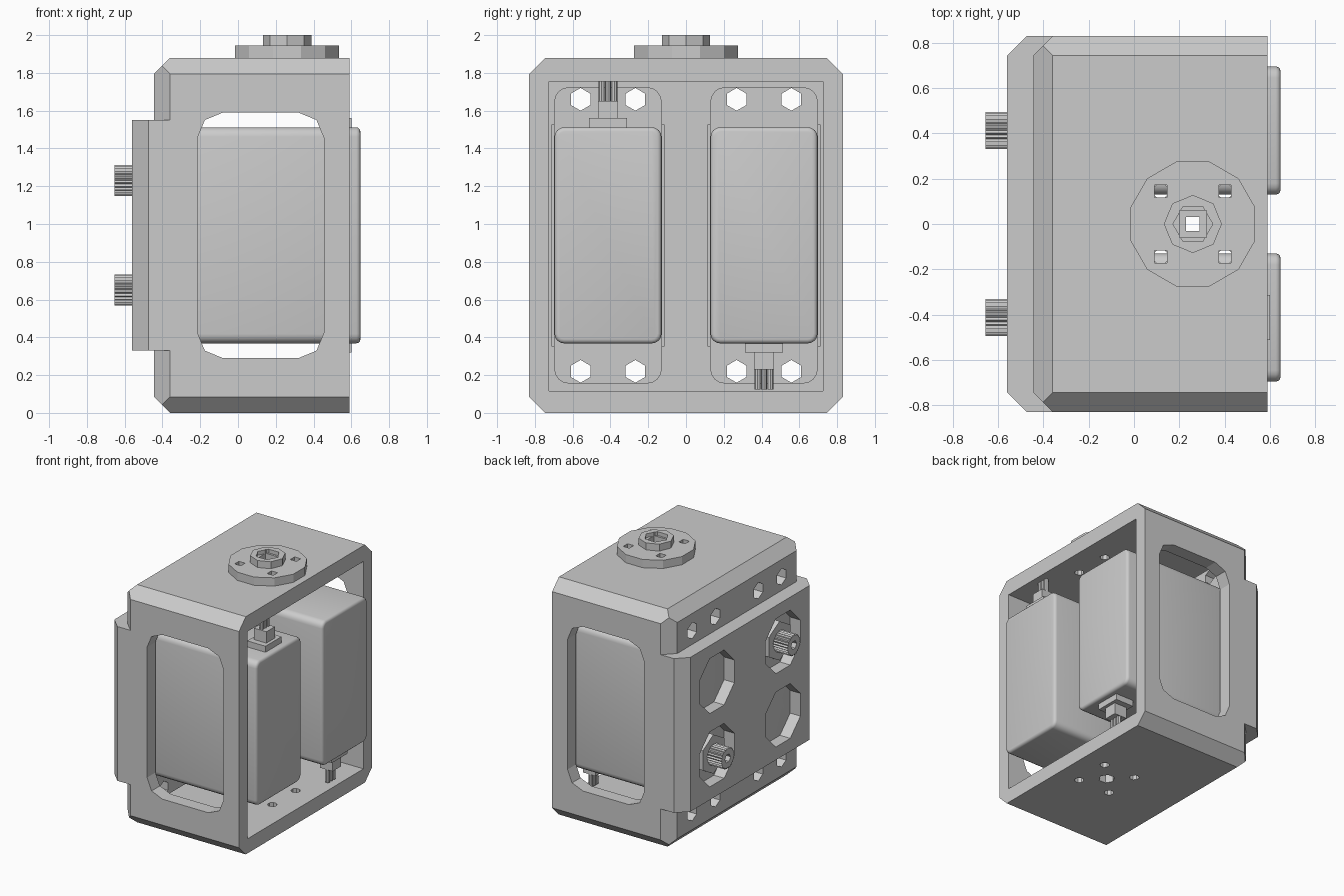
import bpy, bmesh, math
from mathutils import Vector

if "Cube" in bpy.data.objects:
    bpy.data.objects.remove(bpy.data.objects["Cube"], do_unlink=True)

GREY = (0.6, 0.6, 0.6, 1)
grey = bpy.data.materials.new("plain grey")
grey.use_nodes = True
grey.diffuse_color = GREY
grey.node_tree.nodes["Principled BSDF"].inputs["Base Color"].default_value = GREY


def to_object(name, bm):
    bmesh.ops.recalc_face_normals(bm, faces=bm.faces)
    mesh = bpy.data.meshes.new(name)
    bm.to_mesh(mesh)
    bm.free()
    mesh.materials.append(grey)
    obj = bpy.data.objects.new(name, mesh)
    bpy.context.collection.objects.link(obj)
    return obj


def prism(name, outline, axis, lo, hi):
    """Extrude a 2D outline along an axis from lo to hi."""
    place = {"x": lambda a, b, t: (t, a, b),
             "y": lambda a, b, t: (a, t, b),
             "z": lambda a, b, t: (a, b, t)}[axis]
    bm = bmesh.new()
    face = bm.faces.new([bm.verts.new(place(a, b, lo)) for a, b in outline])
    grown = bmesh.ops.extrude_face_region(bm, geom=[face])["geom"]
    bmesh.ops.translate(bm, vec=place(0, 0, hi - lo),
                        verts=[v for v in grown if isinstance(v, bmesh.types.BMVert)])
    return to_object(name, bm)


def ngon(a, b, r, n, turn=0.0):
    return [(a + r * math.cos(math.tau * (i + turn) / n),
             b + r * math.sin(math.tau * (i + turn) / n)) for i in range(n)]


def rect(a, b, w, h):
    return [(a - w, b - h), (a + w, b - h), (a + w, b + h), (a - w, b + h)]


def rounded(a, b, w, h, r, steps):
    """Rectangle of half sizes w, h with rounded corners."""
    pts = []
    for q, (sa, sb) in enumerate([(1, 1), (-1, 1), (-1, -1), (1, -1)]):
        for i in range(steps + 1):
            t = math.pi / 2 * (q + i / steps)
            pts.append((a + sa * (w - r) + r * math.cos(t),
                        b + sb * (h - r) + r * math.sin(t)))
    return pts


def apply_modifiers(obj):
    bpy.ops.object.select_all(action="DESELECT")
    obj.select_set(True)
    bpy.context.view_layer.objects.active = obj
    for mod in list(obj.modifiers):
        bpy.ops.object.modifier_apply(modifier=mod.name)


def boolean(obj, other, operation="DIFFERENCE"):
    mod = obj.modifiers.new("boolean", "BOOLEAN")
    mod.object, mod.operation, mod.solver = other, operation, "EXACT"
    apply_modifiers(obj)
    bpy.data.objects.remove(other, do_unlink=True)


def chamfer(obj, cuts):
    """Slice off edges: each cut is a plane point and an outward normal."""
    bm = bmesh.new()
    bm.from_mesh(obj.data)
    for point, normal in cuts:
        res = bmesh.ops.bisect_plane(bm, geom=bm.verts[:] + bm.edges[:] + bm.faces[:],
                                     plane_co=point, plane_no=Vector(normal),
                                     clear_outer=True)
        rim = [e for e in res["geom_cut"] if isinstance(e, bmesh.types.BMEdge)]
        bmesh.ops.contextual_create(bm, geom=rim)
    bmesh.ops.recalc_face_normals(bm, faces=bm.faces)
    bm.to_mesh(obj.data)
    bm.free()


BACK, OPEN, HALF, TOP, CH = -0.445, 0.59, 0.83, 1.88, 0.085
MID = TOP / 2
SERVO_Y = 0.413
HUB_X = 0.26

# Housing: chamfered box, raised panel on the closed side
housing = prism("housing", rect(0, MID, HALF, MID), "x", BACK, OPEN)
cuts = []
for s in (-1, 1):
    z = MID + s * MID
    cuts.append(((BACK + CH, s * HALF, MID), (-1, s, 0)))
    cuts.append(((BACK + CH, 0, z), (-1, 0, s)))
    cuts += [((0, t * (HALF - CH), z), (0, t, s)) for t in (-1, 1)]
chamfer(housing, cuts)
panel = prism("panel", rect(0, MID, HALF, 0.61), "x", -0.56, -0.35)
chamfer(panel, [((-0.56 + CH, s * HALF, MID), (-1, s, 0)) for s in (-1, 1)])
boolean(housing, panel, "UNION")

# Cavity and side windows
boolean(housing, prism("cutter", rect(0, MID - 0.005, 0.725, 0.82), "x", -0.34, 1))
boolean(housing, prism("cutter", rounded(0.12, MID, 0.335, 0.65, 0.135, 2), "y", -1, 1))

# Servo pockets, shaft openings and screw holes in the closed side
for sy in (-1, 1):
    boolean(housing, prism("cutter", rect(sy * SERVO_Y, MID, 0.3, 0.585), "x", -0.47, 0))
    for sz in (-1, 1):
        boolean(housing, prism("cutter", ngon(sy * SERVO_Y, MID + sz * 0.29, 0.235, 8, 0.5),
                               "x", -0.7, -0.4))
        for off in (-0.145, 0.145):
            boolean(housing, prism("cutter", ngon(sy * SERVO_Y + off, MID + sz * 0.72,
                                                  0.065, 6, 0.5), "x", -0.7, 0))

# Round mounting plate with a socketed hub on the roof
plate = prism("hub_plate", ngon(HUB_X, 0, 0.285, 12, 0.5), "z", TOP - 0.002, 1.945)
hub = prism("hub", ngon(HUB_X, 0, 0.128, 8), "z", 1.9, 2.0)
boolean(plate, hub, "UNION")
boolean(plate, prism("cutter", ngon(HUB_X, 0, 0.088, 6), "z", 1.97, 2.1))
boolean(plate, prism("cutter", rect(HUB_X, 0, 0.06, 0.06), "z", 1.92, 2.1))
boolean(plate, prism("cutter", rect(HUB_X, 0, 0.03, 0.03), "z", 1.8, 2.1))

# Mounting holes through roof, floor and plate
for sx in (-1, 1):
    for sy in (-1, 1):
        x, y = HUB_X + sx * 0.142, sy * 0.145
        boolean(plate, prism("cutter", rect(x, y, 0.027, 0.027), "z", 1.8, 2.1))
        boolean(housing, prism("cutter", ngon(x, y, 0.035, 8, 0.5), "z", -1, 3))
boolean(housing, prism("cutter", ngon(HUB_X, 0, 0.06, 6), "z", -1, 3))


def build_servo(side, s):
    """One servo; s = -1 has its cable up, s = 1 is turned half round."""
    def part(name, outline, lo, hi):
        pts = [(s * (SERVO_Y + a), MID - s * b) for a, b in outline]
        return prism(side + "_servo_" + name, pts, "x", lo, hi)

    # Case with softened end edges
    case = part("case", rounded(0, 0, 0.283, 0.572, 0.05, 4), -0.47, 0.648)
    mod = case.modifiers.new("bevel", "BEVEL")
    mod.width, mod.segments, mod.angle_limit = 0.022, 3, math.radians(40)
    apply_modifiers(case)
    bpy.ops.object.shade_smooth_by_angle(angle=math.radians(40))

    # Mounting flange
    flange = part("flange", rounded(0, 0, 0.285, 0.785, 0.08, 4), -0.342, -0.26)
    for a in (-0.145, 0.145):
        for b in (-0.72, 0.72):
            boolean(flange, part("cutter", ngon(a, b, 0.06, 6, 0.5), -1, 1))

    # Gear boss and toothed output shaft
    part("boss", ngon(0, 0.29, 0.155, 6, 0.5), -0.53, -0.46)
    teeth = [ngon(0, 0.29, 0.083 if i % 2 else 0.073, 48)[i] for i in range(48)]
    shaft = part("shaft", teeth, -0.655, -0.46)
    boolean(shaft, part("cutter", ngon(0, 0.29, 0.035, 6), -0.7, -0.6))

    # Cable strain relief and three wires
    part("cable_base", rect(0, 0.59, 0.1, 0.03), 0.44, 0.6)
    part("cable_grip", rect(0, 0.66, 0.053, 0.05), 0.465, 0.575)
    for i in (-1, 0, 1):
        part("wire", ngon(i * 0.034, 0.7, 0.016, 8), 0.5, 0.54).name = "unused"


def build_wires(side, s):
    lo, hi = sorted((MID - s * 0.7, MID - s * 0.815))
    for i, label in enumerate(("a", "b", "c")):
        prism(f"{side}_servo_wire_{label}",
              ngon(0.52, s * (SERVO_Y + (i - 1) * 0.034), 0.0165, 8), "z", lo, hi)


for side, s in (("front", -1), ("rear", 1)):
    build_servo(side, s)
    build_wires(side, s)
for obj in [o for o in bpy.data.objects if o.name.startswith("unused")]:
    bpy.data.objects.remove(obj, do_unlink=True)
